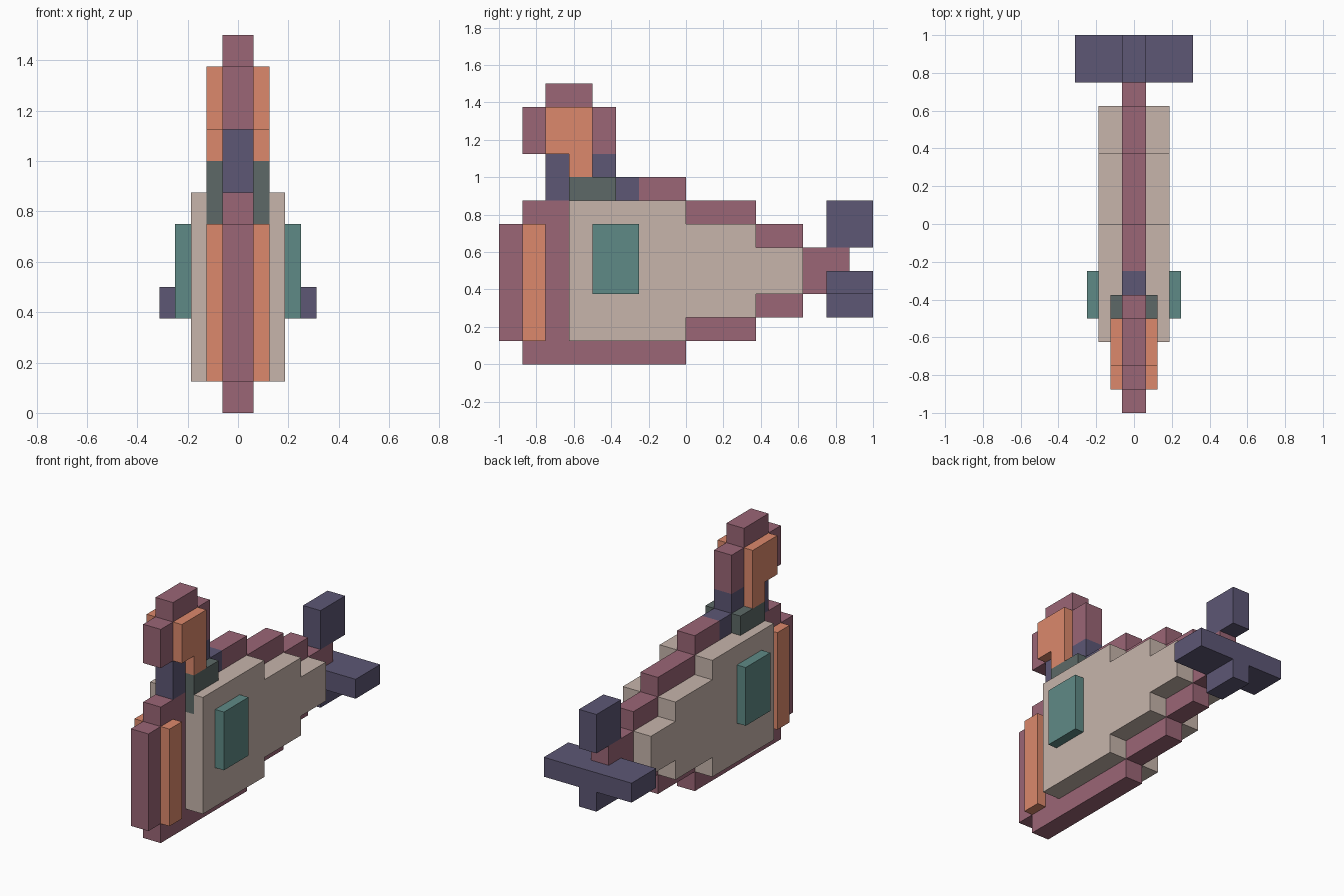
import bpy, bmesh

if "Cube" in bpy.data.objects:
    bpy.data.objects.remove(bpy.data.objects["Cube"])

U = 0.125  # grid step


def material(name, r, g, b):
    m = bpy.data.materials.new(name)
    lin = [((c / 255 + 0.055) / 1.055) ** 2.4 for c in (r, g, b)]
    m.diffuse_color = (*lin, 1)
    m.use_nodes = True
    m.node_tree.nodes["Principled BSDF"].inputs["Base Color"].default_value = m.diffuse_color
    return m


mauve = material("mauve", 155, 102, 118)
orange = material("orange", 220, 137, 108)
beige = material("beige", 199, 181, 171)
teal = material("teal", 95, 138, 134)
navy = material("navy", 93, 87, 117)
grey_green = material("grey_green", 93, 105, 103)


def slab(name, mat, profile, x0, x1):
    """Extrude a (y, z) profile, in grid steps, from x0 to x1."""
    bm = bmesh.new()
    face = bm.faces.new([bm.verts.new((x0 * U, y * U, z * U)) for y, z in profile])
    ext = bmesh.ops.extrude_face_region(bm, geom=[face])
    verts = [v for v in ext["geom"] if isinstance(v, bmesh.types.BMVert)]
    bmesh.ops.translate(bm, verts=verts, vec=((x1 - x0) * U, 0, 0))
    bmesh.ops.recalc_face_normals(bm, faces=bm.faces)
    me = bpy.data.meshes.new(name)
    bm.to_mesh(me)
    bm.free()
    me.materials.append(mat)
    ob = bpy.data.objects.new(name, me)
    bpy.context.collection.objects.link(ob)
    return ob


def centred(name, mat, profile, half):
    return slab(name, mat, profile, -half, half)


def pair(name, mat, profile, x0, x1):
    ob = slab(name, mat, profile, x0, x1)
    ob.modifiers.new("mirror", "MIRROR")
    return ob


def rect(y0, y1, z0, z1):
    return [(y0, z0), (y1, z0), (y1, z1), (y0, z1)]


# Central body with chest, back hump and stepped tail stem
centred("body_core", mauve, [
    (-8, 1), (-7, 1), (-7, 0), (0, 0), (0, 1), (3, 1), (3, 2), (5, 2), (5, 3),
    (6, 3), (6, 4), (7, 4), (7, 5), (5, 5), (5, 6), (3, 6), (3, 7), (0, 7),
    (0, 8), (-2, 8), (-2, 7), (-7, 7), (-7, 6), (-8, 6)], 0.5)
centred("chest_stripe", orange, rect(-7, -6, 1, 6), 1)

# Flanks: outer plates plus an inner layer notched for the collar
tail_steps = [(0, 1), (0, 2), (3, 2), (3, 3), (5, 3), (5, 5), (3, 5), (3, 6), (0, 6), (0, 7)]
pair("flank_outer", beige, [(-5, 1)] + tail_steps + [(-5, 7)], 1, 1.5)
pair("flank_inner", beige, [(-5, 1)] + tail_steps + [(-3, 7), (-3, 6), (-5, 6)], 0.5, 1)
pair("wing", teal, rect(-4, -2, 3, 6), 1.5, 2)

# Neck
centred("collar", grey_green, rect(-5, -3, 6, 8), 1)
centred("neck_front", navy, rect(-6, -5, 7, 9), 0.5)
centred("neck_back", navy, rect(-4, -3, 8, 9), 0.5)
centred("nape", navy, rect(-3, -2, 7, 8), 0.5)

# Head
centred("head", mauve, [(-7, 9), (-3, 9), (-3, 11), (-4, 11), (-4, 12),
                        (-6, 12), (-6, 11), (-7, 11)], 0.5)
centred("cheek", orange, [(-6, 9), (-5, 9), (-5, 8), (-4, 8), (-4, 11), (-6, 11)], 1)

# Tail fins
centred("tail_fin_top", navy, rect(6, 8, 5, 7), 0.5)
centred("tail_plate", navy, rect(6, 8, 3, 4), 2.5)
centred("tail_fin_bottom", navy, rect(6, 8, 2, 3), 0.5)
